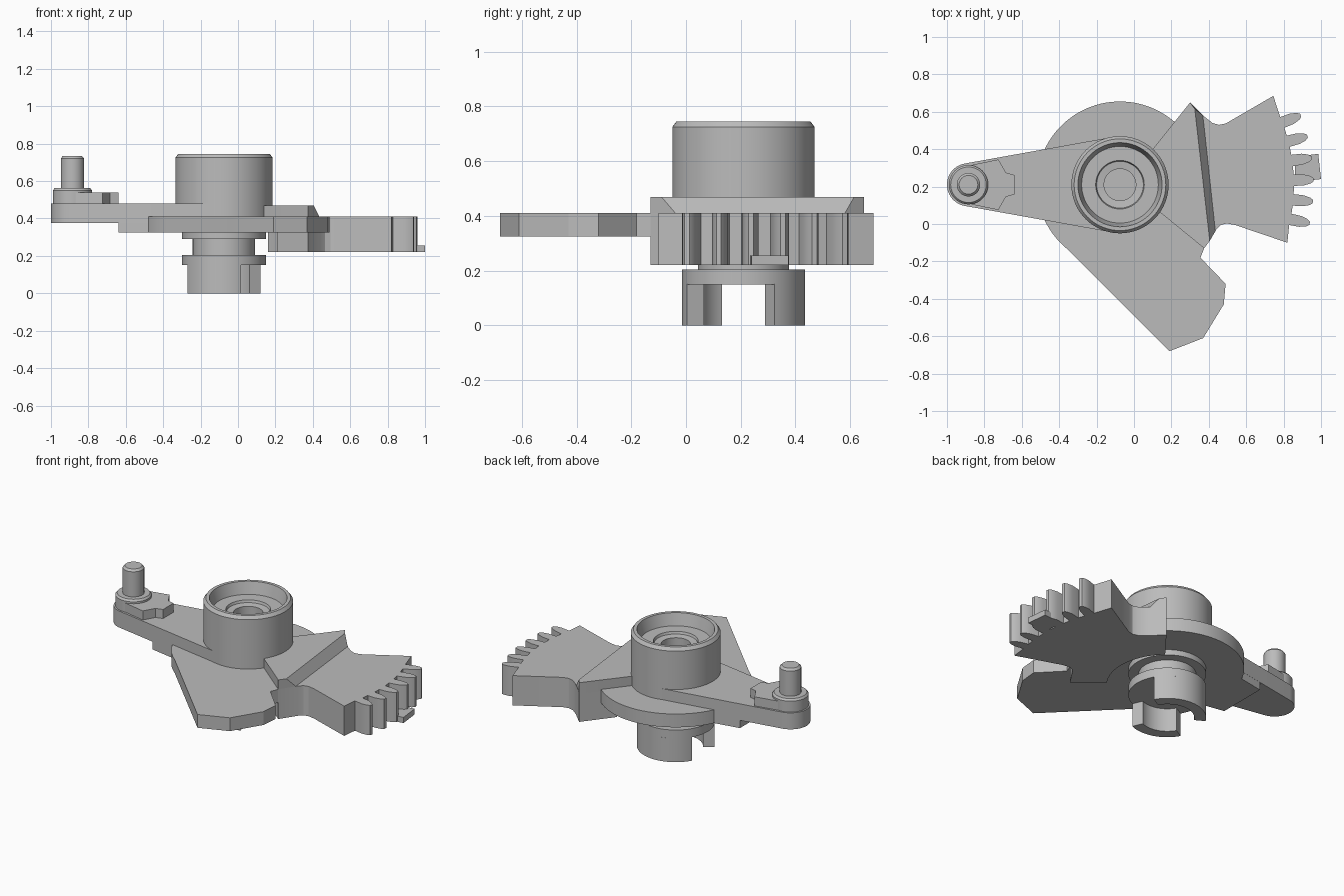
import bpy
import bmesh
from math import sin, cos, radians, degrees, acos

cube = bpy.data.objects.get("Cube")
if cube:
    bpy.data.objects.remove(cube, do_unlink=True)

grey = bpy.data.materials.new("plain grey")
grey.use_nodes = True
colour = (0.5, 0.5, 0.5, 1)
grey.diffuse_color = colour
grey.node_tree.nodes["Principled BSDF"].inputs["Base Color"].default_value = colour

HUB = (-0.075, 0.21)
PIN = (-0.885, 0.21)


def finish(name, bm):
    bmesh.ops.recalc_face_normals(bm, faces=bm.faces[:])
    mesh = bpy.data.meshes.new(name)
    bm.to_mesh(mesh)
    bm.free()
    mesh.materials.append(grey)
    obj = bpy.data.objects.new(name, mesh)
    bpy.context.collection.objects.link(obj)
    bpy.ops.object.select_all(action='DESELECT')
    obj.select_set(True)
    bpy.context.view_layer.objects.active = obj
    bpy.ops.object.shade_smooth_by_angle(angle=radians(25))
    return obj


def prism(name, outline, z0, z1, top=None):
    """Solid between an outline at z0 and the same or another outline at z1."""
    bm = bmesh.new()
    low = [bm.verts.new((x, y, z0)) for x, y in outline]
    high = [bm.verts.new((x, y, z1)) for x, y in (top or outline)]
    bm.faces.new(low)
    bm.faces.new(high)
    n = len(low)
    for i in range(n):
        j = (i + 1) % n
        bm.faces.new((low[i], low[j], high[j], high[i]))
    return finish(name, bm)


def lathe(name, centre, profile, steps=64):
    """Turn a radius and height profile around a vertical axis."""
    bm = bmesh.new()
    verts = [bm.verts.new((r, 0, z)) for r, z in profile]
    edges = [bm.edges.new(pair) for pair in zip(verts, verts[1:])]
    bmesh.ops.spin(bm, geom=verts + edges, cent=(0, 0, 0), axis=(0, 0, 1),
                   angle=radians(360), steps=steps)
    bmesh.ops.remove_doubles(bm, verts=bm.verts[:], dist=0.0001)
    bmesh.ops.translate(bm, verts=bm.verts[:], vec=(*centre, 0))
    return finish(name, bm)


def polar(centre, r, a):
    return (centre[0] + r * cos(radians(a)), centre[1] + r * sin(radians(a)))


def arc(centre, r, a0, a1, n=24):
    return [polar(centre, r, a0 + (a1 - a0) * i / n) for i in range(n + 1)]


# Hub with dished top, neck and lower flange
lathe("hub", HUB, [
    (0, 0.15), (0.225, 0.15), (0.225, 0.205), (0.167, 0.205), (0.167, 0.29),
    (0.225, 0.29), (0.225, 0.326), (0.26, 0.326), (0.26, 0.725), (0.245, 0.745),
    (0.225, 0.745), (0.205, 0.67), (0.13, 0.67), (0.125, 0.655), (0.085, 0.65),
    (0.085, 0.5), (0, 0.5)])

# Curved legs below the flange
for name, a0, a1 in (("back_leg", 30, 150), ("front_leg", 210, 294)):
    prism(name, arc(HUB, 0.225, a0, a1) + arc(HUB, 0.157, a1, a0), 0, 0.152)

# Round plate with the angled front wing
prism("wing_plate", arc(HUB, 0.445, 45, 232, 48) + [
    (0.19, -0.68), (0.37, -0.61), (0.48, -0.43), (0.49, -0.32),
    (0.355, -0.18), (0.375, -0.13)], 0.325, 0.41)

# Tapered arm, tangent to the hub and the pin end
arm_r, pin_r = 0.258, 0.115
tangent = degrees(acos((pin_r - arm_r) / (HUB[0] - PIN[0])))
hub_side = arc(HUB, arm_r, -tangent, tangent, 48)
prism("arm", arc(PIN, pin_r, tangent, 360 - tangent) + hub_side, 0.375, 0.48)

# Thicker underside of the arm
slope = 0.178
half = pin_r / cos(radians(10)) + slope * (-0.64 - PIN[0])
prism("arm_underside", [(-0.64, 0.21 + half), (-0.64, 0.21 - half)] + hub_side,
      0.325, 0.376)

# Pin with its boss and the raised pad beside it
lathe("pin", PIN, [
    (0, 0.47), (0.105, 0.47), (0.105, 0.55), (0.095, 0.562), (0.0625, 0.562),
    (0.0625, 0.722), (0.05, 0.735), (0, 0.735)], 40)
pad = [(-0.885, 0.105), (-0.725, 0.132), (-0.7, 0.06), (-0.64, 0.06)]
pad_half = [(-0.87, 0.105), (-0.725, 0.135), (-0.685, 0.065), (-0.64, 0.052)]
prism("pin_pad", [(x, 0.21 + d) for x, d in pad_half]
      + [(x, 0.21 - d) for x, d in reversed(pad_half)], 0.47, 0.538)

# Toothed sector, concave towards the hub
teeth = []
for i in range(6):
    a = -11.5 + 6.5 * i
    for r, da in ((0.93, -1.9), (0.985, -1.7), (1.02, -1.1), (1.035, -0.5),
                  (1.035, 0.5), (1.02, 1.1), (0.985, 1.7), (0.93, 1.9)):
        teeth.append(polar(HUB, r, a + da))
sector = ([(0.375, -0.13), (0.44, -0.03), (0.465, -0.005), (0.495, 0.003),
           (0.54, -0.005), (0.82, -0.1)] + teeth
          + [(0.745, 0.685), (0.49, 0.537), (0.455, 0.53), (0.42, 0.54),
             (0.375, 0.575), (0.3, 0.65)]
          + arc(HUB, 0.35, 48, -36))
prism("toothed_sector", sector, 0.22, 0.41)
prism("tooth_tab", [(0.86, 0.225), (1.0, 0.24), (0.985, 0.375), (0.86, 0.36)],
      0.22, 0.256)

# Raised web between hub and sector, with a sloped outer edge
inner = [(0.375, -0.13), (0.13, 0.07), (0.05, 0.15), (0.05, 0.3),
         (0.1, 0.4), (0.3, 0.65)]
prism("raised_web", inner + [(0.375, 0.575), (0.44, -0.03)], 0.4, 0.47,
      inner + [(0.325, 0.615), (0.405, -0.09)])
